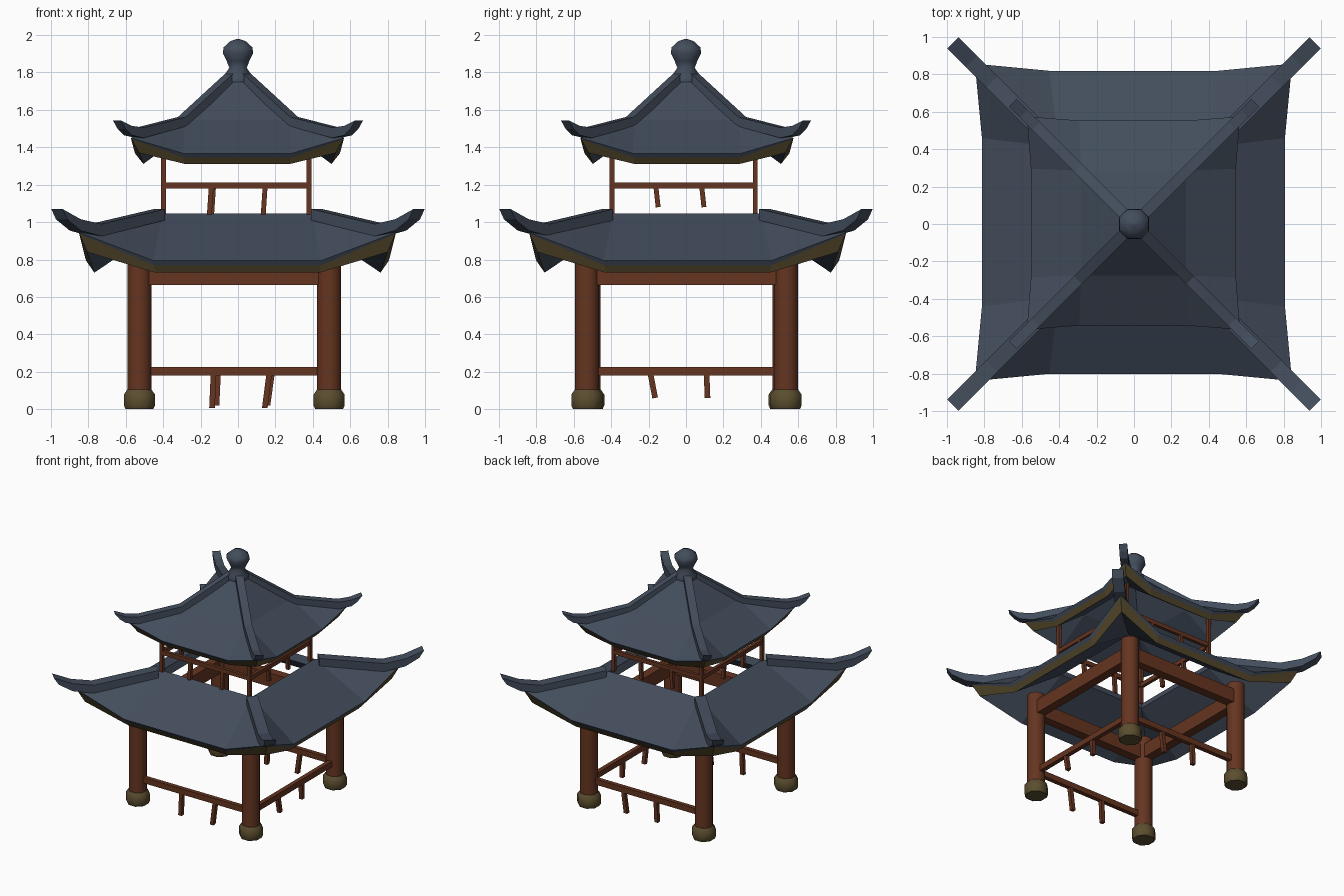
import bpy, bmesh, math
from mathutils import Vector

if "Cube" in bpy.data.objects:
    bpy.data.objects.remove(bpy.data.objects["Cube"])


def material(name, rgb):
    m = bpy.data.materials.new(name)
    m.diffuse_color = (*rgb, 1)
    m.use_nodes = True
    m.node_tree.nodes["Principled BSDF"].inputs["Base Color"].default_value = m.diffuse_color
    return m


SLATE = material("slate blue tile", (0.056, 0.074, 0.107))
RED = material("red wood", (0.13, 0.035, 0.015))
OCHRE = material("ochre stone and trim", (0.105, 0.075, 0.028))


def finish(name, bm, mats):
    bmesh.ops.recalc_face_normals(bm, faces=bm.faces)
    me = bpy.data.meshes.new(name)
    bm.to_mesh(me)
    bm.free()
    for m in mats:
        me.materials.append(m)
    ob = bpy.data.objects.new(name, me)
    bpy.context.collection.objects.link(ob)
    return ob


def loft(bm, rings):
    """Skin a list of equally sized vertex rings and cap both ends."""
    vs = [[bm.verts.new(p) for p in r] for r in rings]
    n = len(rings[0])
    for a, b in zip(vs, vs[1:]):
        for k in range(n):
            j = (k + 1) % n
            bm.faces.new((a[k], a[j], b[j], b[k]))
    bm.faces.new(vs[0])
    bm.faces.new(vs[-1])


def lathe(name, x, y, profile, sides, mat):
    bm = bmesh.new()
    rings = [[(x + r * math.cos(2 * math.pi * (k + .5) / sides),
               y + r * math.sin(2 * math.pi * (k + .5) / sides), z)
              for k in range(sides)] for r, z in profile]
    loft(bm, rings)
    ob = finish(name, bm, [mat])
    for p in ob.data.polygons:
        p.use_smooth = len(p.vertices) == 4
    return ob


def bar(name, a, b, width, height, mat):
    """Square timber from a to b; width is horizontal."""
    a, b = Vector(a), Vector(b)
    d = (b - a).normalized()
    if abs(d.z) > .7:
        side = Vector((1, 0, 0))
    else:
        side = d.cross(Vector((0, 0, 1))).normalized()
    up = side.cross(d).normalized()
    bm = bmesh.new()
    loft(bm, [[p + side * (s * width / 2) + up * (t * height / 2)
               for s, t in ((-1, -1), (1, -1), (1, 1), (-1, 1))] for p in (a, b)])
    return finish(name, bm, [mat])


def square(r, z):
    """Four-sided inner roof ring."""
    return [(-r, -r, z), (r, -r, z), (r, r, z), (-r, r, z)]


def eave(mid, corner, half, z_mid, z_corner):
    """12-point eave: raised corner plus two straight-run points per side."""
    pts = []
    for q in range(4):
        for x, y, z in ((-corner, -corner, z_corner), (-half, -mid, z_mid), (half, -mid, z_mid)):
            for _ in range(q):
                x, y = -y, x
            pts.append((x, y, z))
    return pts


def slope(bm, inner, outer):
    """Side panel and two corner triangles between a square ring and an eave ring."""
    for q in range(4):
        n = (q + 1) % 4
        bm.faces.new((outer[3 * q + 1], outer[3 * q + 2], inner[n], inner[q]))
        bm.faces.new((outer[3 * q], outer[3 * q + 1], inner[q]))
        bm.faces.new((outer[3 * q + 2], outer[3 * n], inner[n]))


def roof(name, tops, unders, mid, corner, half, z_mid, z_corner, drop_mid, drop_corner, shift):
    bm = bmesh.new()

    def new(ring):
        return [bm.verts.new(p) for p in ring]

    # eave lip: thin tile edge fading at the corners, then ochre board, sloping inwards
    lip = [new(eave(mid - .045 * t, corner - .045 * c, half - .01 * t,
                    z_mid - drop_mid * t, z_corner - drop_corner * c))
           for t, c in ((0, 0), (.4, .08), (1, 1))]
    for i in range(2):
        for k in range(12):
            j = (k + 1) % 12
            f = bm.faces.new((lip[i][k], lip[i][j], lip[i + 1][j], lip[i + 1][k]))
            f.material_index = i
    # tile surface above and soffit below, joined around the open centre
    heads = []
    for rings, edge in ((tops, lip[0]), (unders, lip[2])):
        rs = [new(square(r, z)) for r, z in rings]
        slope(bm, rs[-1], edge)
        for a, b in zip(rs, rs[1:]):
            for k in range(4):
                bm.faces.new((a[k], a[(k + 1) % 4], b[(k + 1) % 4], b[k]))
        heads.append(rs[0])
    for k in range(4):
        j = (k + 1) % 4
        bm.faces.new((heads[0][k], heads[0][j], heads[1][j], heads[1][k]))
    bmesh.ops.translate(bm, vec=shift, verts=bm.verts)
    return finish(name, bm, [SLATE, OCHRE])


def hip_ridge(name, path, width, sx, sy):
    """Upturned ridge along a corner; path holds (t, top z, height)."""
    bm = bmesh.new()
    w = width / 2 / math.sqrt(2)
    rings = []
    for i, (t, z, h) in enumerate(path):
        u = t - .025 if i == len(path) - 1 else t
        rings.append([(sx * (t + w), sy * (t - w), z), (sx * (t - w), sy * (t + w), z),
                      (sx * (u - w), sy * (u + w), z - h), (sx * (u + w), sy * (u - w), z - h)])
    loft(bm, rings)
    return finish(name, bm, [SLATE])


# columns and stone bases
X0, X1, Y0, Y1 = -.527, .487, -.525, .53
for n, (x, y) in enumerate(((X0, Y0 + .005), (X1, Y0 - .005), (X1, Y1 + .005), (X0, Y1 - .005))):
    lathe(f"column_{n}", x, y, [(.066, .06), (.066, .84)], 12, RED)
    lathe(f"column_base_{n}", x, y, [(.08, 0), (.09, .02), (.09, .078), (.07, .105)], 8, OCHRE)

# top beams between the columns
for tag, a, b in (("front", (X0, Y0), (X1, Y0)), ("back", (X0, Y1), (X1, Y1)),
                  ("left", (X0, Y0), (X0, Y1)), ("right", (X1, Y0), (X1, Y1))):
    bar(f"{tag}_beam", (*a, .72), (*b, .72), .07, .11, RED)

# lower railing, open on the left
for tag, y, dx in (("front", Y0, 0), ("back", Y1, .024)):
    bar(f"{tag}_rail", (X0, y, .203), (X1, y, .203), .035, .045, RED)
    for n, (x, lean) in enumerate(((-.135 + dx, .004), (.155 + dx * .6, .012))):
        bar(f"{tag}_rail_post_{n}", (x - lean, y, .005 + dx * .6), (x + lean, y, .19), .03, .03, RED)
bar("right_rail", (X1, Y0, .203), (X1, Y1, .203), .035, .045, RED)
for n, (lo, hi) in enumerate(((-.165, -.19), (.115, .11))):
    bar(f"right_rail_post_{n}", (X1, lo, .06), (X1, hi, .19), .03, .03, RED)

# two curved roofs
roof("lower_roof", [(.40, 1.045)], [(.38, .99)],
     .81, .848, .45, .795, .945, .065, .105, (-.003, .009, 0))
roof("upper_roof", [(.03, 1.79), (.28, 1.545)], [(.03, 1.74), (.26, 1.49)],
     .548, .57, .29, 1.368, 1.45, .057, .08, (-.003, .005, 0))

# upturned corner ridges
for n, (sx, sy) in enumerate(((-1, -1), (1, -1), (1, 1), (-1, 1))):
    hip_ridge(f"lower_ridge_{n}", [(.42, 1.07, .06), (.76, .99, .065), (.87, 1.015, .06),
                                   (.968, 1.07, .055)], .085, sx, sy)
    hip_ridge(f"upper_ridge_{n}", [(.03, 1.81, .06), (.3, 1.562, .05), (.525, 1.505, .055),
                                   (.59, 1.515, .05), (.647, 1.543, .045)], .06, sx, sy)

# upper storey posts and railing
U0, U1, V0, V1 = -.398, .38, -.395, .37
for n, (x, y) in enumerate(((U0, V0), (U1, V0), (U1, V1), (U0, V1))):
    bar(f"upper_post_{n}", (x, y, 1.04), (x, y, 1.46), .026, .026, RED)
for tag, y, dx in (("front", V0, 0), ("back", V1, .012)):
    bar(f"upper_{tag}_rail", (U0, y, 1.195), (U1, y, 1.195), .025, .033, RED)
    for n, x in enumerate((-.148 + dx, .14)):
        bar(f"upper_{tag}_baluster_{n}", (x - .005, y, 1.04), (x + .005, y, 1.19), .026, .026, RED)
for tag, x in (("left", U0), ("right", U1)):
    bar(f"upper_{tag}_rail", (x, V0, 1.195), (x, V1, 1.195), .025, .033, RED)
    for n, y in enumerate((-.155, .09)):
        bar(f"upper_{tag}_baluster_{n}", (x, y + .006, 1.08), (x, y - .006, 1.19), .026, .026, RED)

# roof finial
lathe("finial", 0, 0, [(.08, 1.75), (.08, 1.785), (.05, 1.825), (.065, 1.86),
                       (.088, 1.905), (.083, 1.935), (.045, 1.967), (.004, 1.98)], 8, SLATE)
